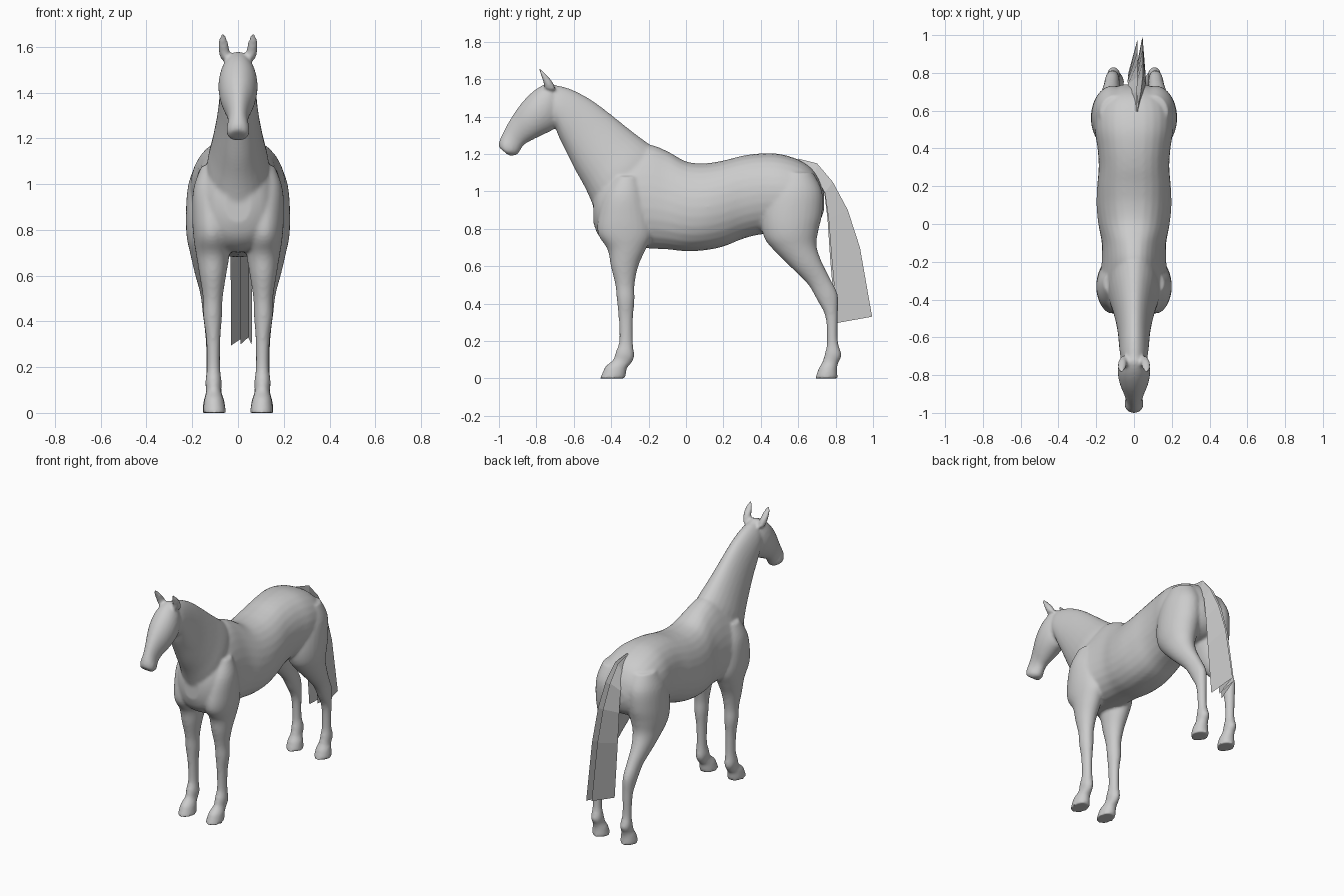
import bpy, bmesh, math
from mathutils import Vector


def spline(a, b, c, d, t):
    return [0.5 * (2 * q + (r - p) * t + (2 * p - 5 * q + 4 * r - s) * t * t
                   + (3 * q - p - 3 * r + s) * t ** 3) for p, q, r, s in zip(a, b, c, d)]


def refine(rings, n=4):
    out = []
    for i in range(len(rings) - 1):
        a, d = rings[max(i - 1, 0)], rings[min(i + 2, len(rings) - 1)]
        out += [spline(a, rings[i], rings[i + 1], d, k / n) for k in range(n)]
    return out + [list(rings[-1])]


def loft(bm, rings, side=1, segs=28, power=1.0):
    """Rings are (y1, z1, y2, z2, centre x, half width, egg): opposite edge points of an oval."""
    prev, faces = None, []
    for y1, z1, y2, z2, cx, w, egg in refine(rings):
        ring = []
        for k in range(segs):
            a = 2 * math.pi * k / segs
            c, s = math.cos(a), math.sin(a)
            s = math.copysign(abs(s) ** power, s)
            ring.append(bm.verts.new((side * (cx + w * s * (1 - egg * c)),
                                      (y1 + y2) / 2 + (y1 - y2) / 2 * c,
                                      (z1 + z2) / 2 + (z1 - z2) / 2 * c)))
        if prev:
            for k in range(segs):
                j = (k + 1) % segs
                faces.append(bm.faces.new((prev[k], prev[j], ring[j], ring[k])))
        else:
            faces.append(bm.faces.new(ring[::-1]))
        prev = ring
    faces.append(bm.faces.new(prev))
    bmesh.ops.recalc_face_normals(bm, faces=faces)


def add_object(name, bm):
    me = bpy.data.meshes.new(name)
    bm.to_mesh(me)
    bm.free()
    ob = bpy.data.objects.new(name, me)
    bpy.context.collection.objects.link(ob)
    return ob


# Barrel and rump: y, top z, bottom z, half width, egg
barrel = [(-.495, 1.0, .83, .06, 0), (-.465, 1.06, .76, .12, 0), (-.40, 1.15, .71, .165, .15),
          (-.30, 1.22, .70, .175, .25), (-.20, 1.25, .695, .165, .25), (-.10, 1.215, .69, .167, .2),
          (0, 1.16, .68, .188, .1), (.10, 1.15, .685, .198, .05), (.20, 1.165, .705, .195, 0),
          (.30, 1.19, .745, .187, 0), (.40, 1.203, .77, .193, 0), (.50, 1.2, .77, .208, 0),
          (.60, 1.17, .78, .205, 0), (.67, 1.125, .80, .175, 0), (.715, 1.06, .84, .125, 0),
          (.738, .99, .90, .06, 0)]
# Neck and head: top y, z, bottom y, z, half width
neck = [(-.12, 1.2, -.46, .82, .13), (-.20, 1.255, -.50, .93, .135), (-.30, 1.33, -.54, 1.02, .115),
        (-.40, 1.41, -.59, 1.11, .097), (-.50, 1.485, -.635, 1.2, .085), (-.60, 1.54, -.675, 1.28, .079),
        (-.68, 1.565, -.70, 1.34, .073), (-.73, 1.57, -.73, 1.36, .06)]
head = [(-.69, 1.56, -.68, 1.37, .045), (-.73, 1.58, -.71, 1.33, .074), (-.80, 1.548, -.76, 1.305, .086),
        (-.87, 1.483, -.815, 1.278, .076), (-.93, 1.40, -.865, 1.25, .053), (-.97, 1.33, -.885, 1.22, .044),
        (-.998, 1.27, -.905, 1.195, .051), (-1.0, 1.235, -.945, 1.19, .042)]
# Legs and ear: front y, z, back y, z, centre x, half width
front_leg = [(-.38, 1.08, -.25, 1.08, .10, .06), (-.44, .98, -.22, .98, .11, .085),
             (-.47, .86, -.19, .86, .113, .087), (-.47, .77, -.18, .77, .113, .082),
             (-.42, .69, -.215, .69, .11, .073), (-.402, .6, -.255, .6, .11, .058),
             (-.378, .5, -.275, .5, .11, .043), (-.37, .42, -.275, .42, .111, .041),
             (-.36, .32, -.283, .32, .108, .031), (-.357, .2, -.284, .2, .107, .029),
             (-.375, .145, -.277, .12, .107, .036), (-.39, .10, -.29, .085, .106, .033),
             (-.43, .065, -.315, .055, .105, .042), (-.445, .035, -.32, .03, .104, .047),
             (-.46, 0, -.325, 0, .103, .051)]
hind_leg = [(.50, 1.1, .68, 1.1, .10, .08), (.43, 1.0, .728, 1.0, .11, .107),
            (.40, .87, .728, .88, .116, .112), (.415, .76, .708, .79, .122, .103),
            (.465, .69, .698, .71, .127, .083), (.56, .595, .725, .625, .128, .061),
            (.65, .505, .77, .535, .12, .045), (.70, .42, .812, .445, .115, .039),
            (.745, .33, .812, .34, .112, .031), (.754, .2, .812, .2, .11, .028),
            (.745, .145, .832, .125, .108, .035), (.73, .09, .815, .085, .106, .035),
            (.71, .055, .808, .05, .105, .046), (.69, 0, .812, 0, .104, .052)]
ear = [(-.755, 1.55, -.695, 1.54, .055, .022), (-.764, 1.585, -.713, 1.585, .061, .024),
       (-.775, 1.62, -.738, 1.615, .065, .023), (-.785, 1.648, -.762, 1.64, .065, .015),
       (-.788, 1.66, -.778, 1.655, .065, .006)]

# Horse body: overlapping lofts fused into one smooth skin
bm = bmesh.new()
loft(bm, [(y, t, y, b, 0, w, e) for y, t, b, w, e in barrel], power=.85)
loft(bm, [r[:4] + (0, r[4], .12) for r in neck])
loft(bm, [r[:4] + (0, r[4], 0) for r in head])
for side in (-1, 1):
    for limb in (front_leg, hind_leg, ear):
        loft(bm, [r + (0,) for r in limb], side)
horse = add_object("horse_body", bm)
fuse = horse.modifiers.new("fuse", 'REMESH')
fuse.mode = 'VOXEL'
fuse.voxel_size = .009
fuse.use_smooth_shade = True
soften = horse.modifiers.new("soften", 'SMOOTH')
soften.factor = .5
soften.iterations = 8

# Tail: thin folded sheet, swept from dock to tip
fold = [(-.03, 0), (.018, .9), (.012, .15), (.045, 1), (.06, .05)]
stations = [(.58, 1.16, .60, 1.175, .2), (.69, 1.08, .70, 1.15, .75), (.74, .99, .785, 1.05, 1.05),
            (.757, .85, .865, .90, 1.1), (.77, .65, .93, .70, 1.05), (.80, .295, .995, .33, 1)]
bm = bmesh.new()
prev = None
for y1, z1, y2, z2, s in stations:
    row = [bm.verts.new((.012 + (x - .012) * s, y1 + (y2 - y1) * t, z1 + (z2 - z1) * t)) for x, t in fold]
    if prev:
        for k in range(len(fold) - 1):
            bm.faces.new((prev[k], prev[k + 1], row[k + 1], row[k]))
    prev = row
add_object("tail", bm)
